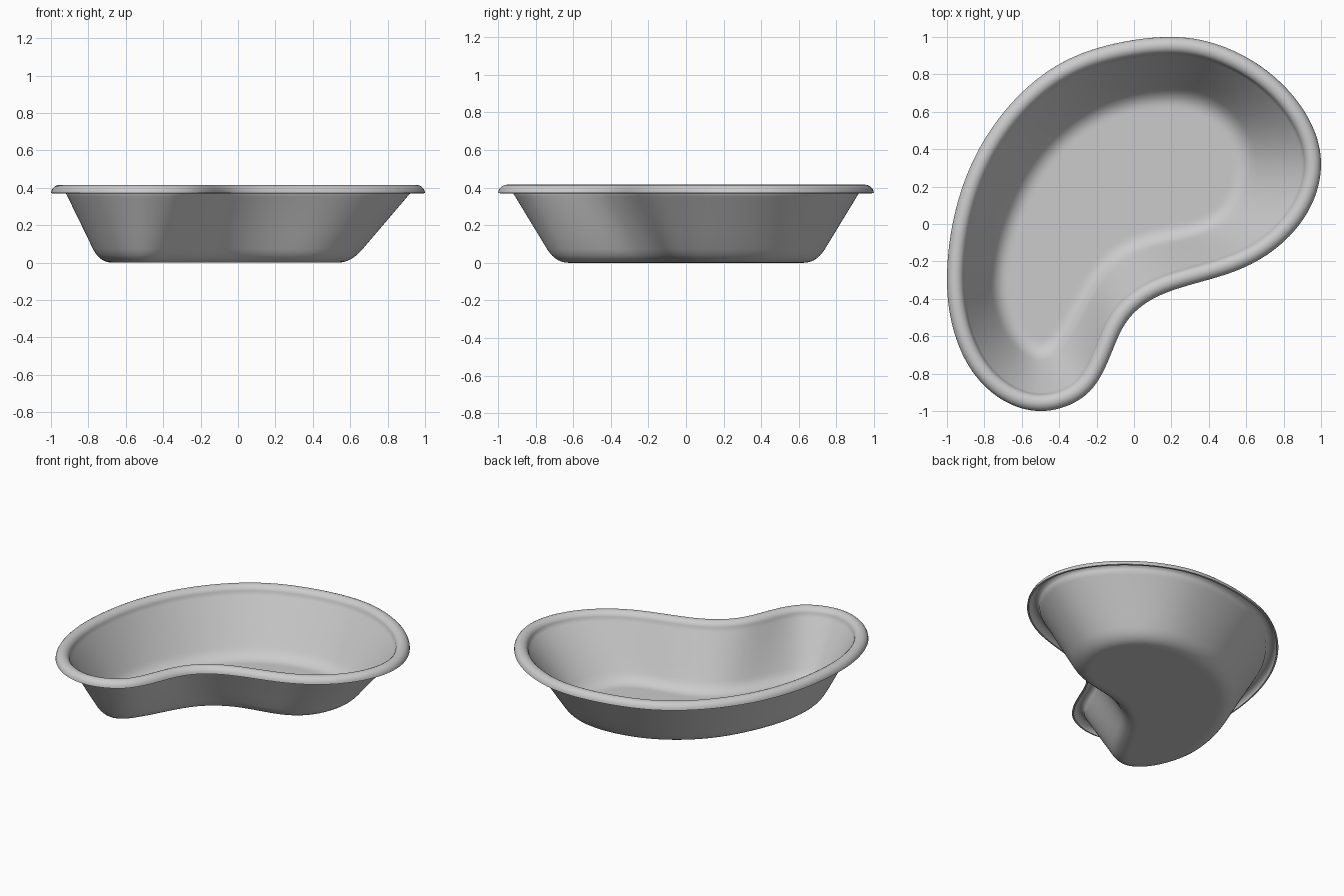
import bpy, bmesh, math
from mathutils import Vector

if "Cube" in bpy.data.objects:
    bpy.data.objects.remove(bpy.data.objects["Cube"])

# Matched outline points, clockwise from above: rim x, rim y, floor x, floor y
PAIRS = [
    (.18, 1.0, .18, .70), (.45, .95, .37, .67), (.70, .82, .51, .57),
    (.90, .61, .585, .45), (1.0, .36, .61, .32), (.95, .11, .585, .18),
    (.80, -.09, .51, .05), (.59, -.23, .38, -.04), (.35, -.30, .20, -.075),
    (.14, -.36, .04, -.11), (0, -.45, -.10, -.19), (-.08, -.56, -.20, -.31),
    (-.14, -.72, -.29, -.48), (-.22, -.87, -.37, -.61), (-.34, -.95, -.43, -.67),
    (-.50, -.99, -.51, -.695), (-.69, -.94, -.60, -.65), (-.87, -.78, -.68, -.54),
    (-.97, -.54, -.73, -.39), (-1.0, -.29, -.74, -.23), (-.97, 0, -.70, -.03),
    (-.90, .24, -.62, .16), (-.80, .45, -.52, .34), (-.64, .66, -.37, .50),
    (-.45, .82, -.20, .61), (-.21, .935, -.02, .675),
]
STEPS = 8
THICK = 0.011
WALL_TOP = 0.37


def smooth_loop(points):
    """Closed Catmull-Rom curve, lightly relaxed."""
    n, out = len(points), []
    for i in range(n):
        a, b, c, d = (points[(i + k) % n] for k in (-1, 0, 1, 2))
        for s in range(STEPS):
            t = s / STEPS
            out.append(0.5 * (2 * b + (c - a) * t + (2 * a - 5 * b + 4 * c - d) * t * t
                              + (3 * b - a - 3 * c + d) * t ** 3))
    m = len(out)
    for _ in range(30):
        out = [out[i] * .5 + (out[i - 1] + out[(i + 1) % m]) * .25 for i in range(m)]
    return out


def fit(loop, lo, hi):
    """Stretch a loop so its bounds match exactly."""
    mn = [min(p[k] for p in loop) for k in (0, 1)]
    mx = [max(p[k] for p in loop) for k in (0, 1)]
    return [Vector([lo[k] + (p[k] - mn[k]) / (mx[k] - mn[k]) * (hi[k] - lo[k])
                    for k in (0, 1)]) for p in loop]


def inset(loop, d):
    m, out = len(loop), []
    for i, p in enumerate(loop):
        t = (loop[(i + 1) % m] - loop[i - 1]).normalized()
        out.append(p - Vector((-t.y, t.x)) * d)
    return out


rim = fit(smooth_loop([Vector(p[:2]) for p in PAIRS]), (-1, -1), (1, 1))
floor = fit(smooth_loop([Vector(p[2:]) for p in PAIRS]), (-.74, -.695), (.605, .695))
wall = inset(rim, 0.08)
floor_in = inset(floor, 0.07)

# Rings of the sheet: floor, rounded corner, sloping wall, rolled rim
rings = [(inset(floor, 0.085), 0.0)]
T = 0.2
for k in range(8):
    u = k / 7
    ring = [a * (1 - u) ** 2 + b * 2 * u * (1 - u) + b.lerp(c, T) * u * u
            for a, b, c in zip(floor_in, floor, wall)]
    rings.append((ring, T * WALL_TOP * u * u))
for t in (.4, .6, .8, .95):
    rings.append(([b.lerp(c, t) for b, c in zip(floor, wall)], WALL_TOP * t))
R = (0.08 - THICK) / 2
for k in range(11):
    a = math.pi * k / 10
    rings.append((inset(rim, THICK + R + R * math.cos(a)), WALL_TOP + R * math.sin(a)))

bm = bmesh.new()
rows = [[bm.verts.new((p.x, p.y, z)) for p in loop] for loop, z in rings]
n = len(rim)
for lo, hi in zip(rows, rows[1:]):
    for i in range(n):
        j = (i + 1) % n
        bm.faces.new((lo[i], lo[j], hi[j], hi[i]))
bm.faces.new(rows[0][::-1])
mesh = bpy.data.meshes.new("kidney_dish")
bm.to_mesh(mesh)
bm.free()

# Thin sheet thickness, added on the inside
dish = bpy.data.objects.new("kidney_dish", mesh)
bpy.context.collection.objects.link(dish)
solid = dish.modifiers.new("thickness", 'SOLIDIFY')
solid.thickness = THICK
solid.offset = 1
bpy.context.view_layer.objects.active = dish
dish.select_set(True)
bpy.ops.object.modifier_apply(modifier=solid.name)
bpy.ops.object.shade_smooth_by_angle(angle=math.radians(40))
